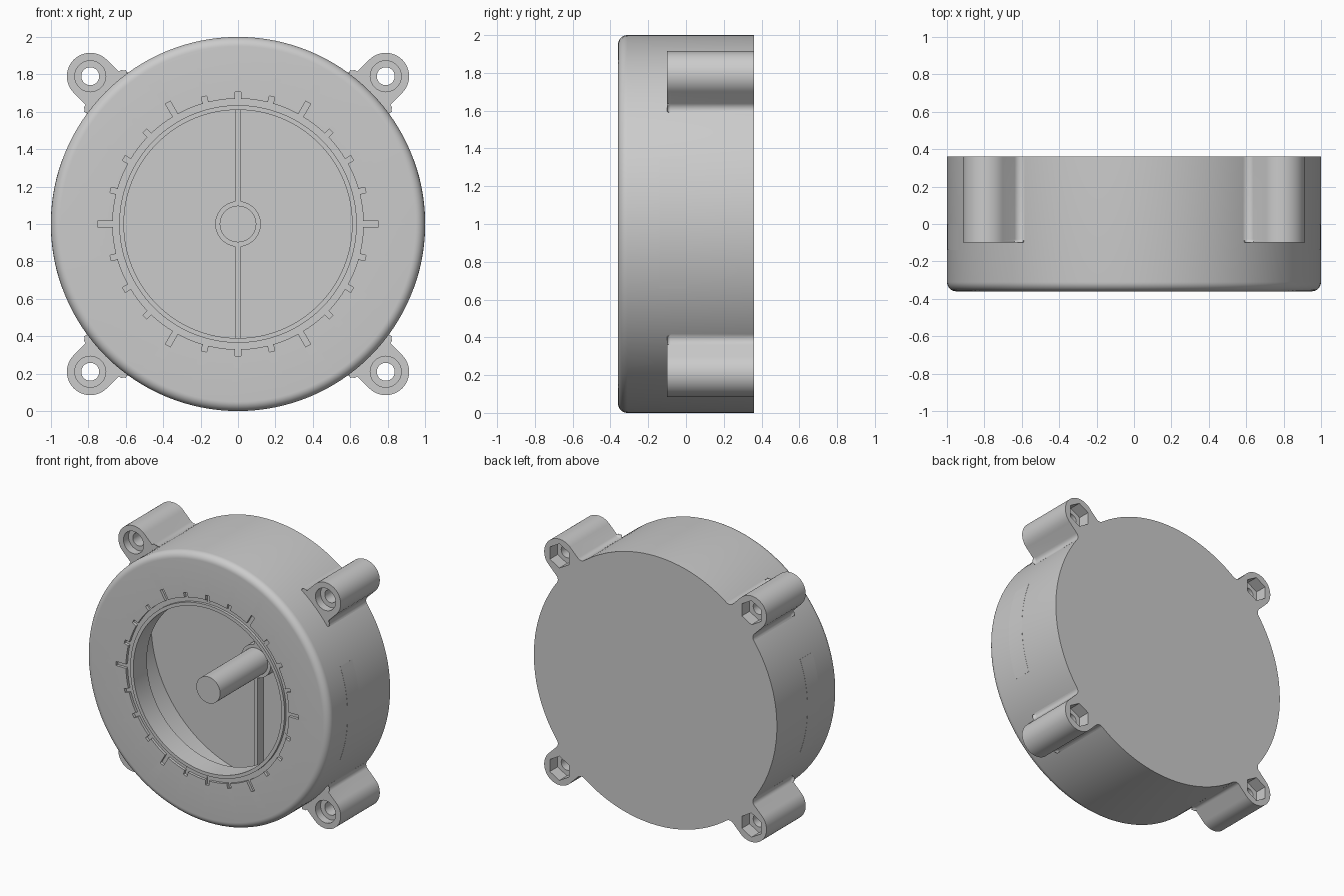
import bpy, bmesh
from math import sin, cos, pi, radians, sqrt, asin, atan2

if "Cube" in bpy.data.objects:
    bpy.data.objects.remove(bpy.data.objects["Cube"])

CZ = 1.0  # height of the dial axis


def finish(bm, name, angle=30):
    bmesh.ops.recalc_face_normals(bm, faces=bm.faces)
    mesh = bpy.data.meshes.new(name)
    bm.to_mesh(mesh)
    bm.free()
    ob = bpy.data.objects.new(name, mesh)
    ob.location.z = CZ
    bpy.context.collection.objects.link(ob)
    smooth(ob, angle)
    return ob


def smooth(ob, angle=30):
    bpy.ops.object.select_all(action='DESELECT')
    ob.select_set(True)
    bpy.context.view_layer.objects.active = ob
    bpy.ops.object.shade_smooth_by_angle(angle=radians(angle))


def lathe(profile, name, steps=128, cx=0, cz=0):
    """Revolve (radius, y) points around a line parallel to y."""
    bm = bmesh.new()
    vs = [bm.verts.new((cx + r, y, cz)) for r, y in profile]
    es = [bm.edges.new(p) for p in zip(vs, vs[1:])]
    bmesh.ops.spin(bm, geom=vs + es, cent=(cx, 0, cz), axis=(0, 1, 0),
                   angle=2 * pi, steps=steps)
    bmesh.ops.remove_doubles(bm, verts=bm.verts, dist=1e-5)
    return finish(bm, name)


def prism(bm, outline, y0, y1):
    """Extrude an (x, z) outline along y; returns its front edges."""
    a = [bm.verts.new((x, y0, z)) for x, z in outline]
    b = [bm.verts.new((x, y1, z)) for x, z in outline]
    front = bm.faces.new(a)
    bm.faces.new(b[::-1])
    n = len(a)
    for i in range(n):
        bm.faces.new((a[i], b[i], b[(i + 1) % n], a[(i + 1) % n]))
    return list(front.edges)


def arc(cx, cz, r, a0, a1, n):
    return [(cx + r * cos(a0 + (a1 - a0) * i / n),
             cz + r * sin(a0 + (a1 - a0) * i / n)) for i in range(n + 1)]


def cut(ob, cutter):
    cutter.hide_render = True
    mod = ob.modifiers.new("cut", 'BOOLEAN')
    mod.operation, mod.solver, mod.object = 'DIFFERENCE', 'EXACT', cutter
    bpy.context.view_layer.objects.active = ob
    bpy.ops.object.modifier_apply(modifier=mod.name)
    bpy.data.objects.remove(cutter)
    smooth(ob)


# Hollow round housing with a rounded front edge and a ring groove
housing = lathe(
    [(0, 0.36), (1, 0.36)]
    + arc(0.95, -0.31, 0.05, 0, -pi / 2, 8)
    + [(0.67, -0.36), (0.67, -0.34), (0.635, -0.34), (0.635, -0.36),
       (0.61, -0.36), (0.61, -0.20), (0.91, -0.20), (0.91, 0.28), (0, 0.28)],
    "housing")

# Engraved scale: a long tick every 60 degrees, short ones every 15
bm = bmesh.new()
for k in range(24):
    t = k * pi / 12
    r1 = 0.75 if k % 4 == 0 else 0.705
    box = [(0.65, -0.015), (r1, -0.015), (r1, 0.015), (0.65, 0.015)]
    prism(bm, [(u * cos(t) - v * sin(t), u * sin(t) + v * cos(t)) for u, v in box],
          -0.45, -0.3395)
cut(housing, finish(bm, "tick_cutter"))

# Central shaft, its collar and the rib across the floor
lathe([(0, -0.35), (0.098, -0.35), (0.098, 0.29), (0, 0.29)], "shaft", 48)
lathe([(0.09, 0.21), (0.122, 0.21), (0.122, 0.29), (0.09, 0.29), (0.09, 0.21)],
      "shaft_collar", 48)
bm = bmesh.new()
for s in (1, -1):
    prism(bm, [(-0.015, s * 0.11), (0.015, s * 0.11),
               (0.015, s * 0.93), (-0.015, s * 0.93)], 0.21, 0.29)
finish(bm, "floor_rib")

# Mounting lugs: outline along the diagonal, blended into the round wall
D, W, F = 0.79 * sqrt(2), 0.125, 0.04
fu, fv = sqrt((1 + F) ** 2 - (W + F) ** 2), W + F
wall = atan2(fv, fu)
half = arc(fu, fv, F, wall - pi, -pi / 2, 8)
half = [(0.96 * cos(wall), 0.96 * sin(wall))] + half
half = half + arc(D, 0, W, pi / 2, 0, 14)
lug_outline = half + [(u, -v) for u, v in half[-2::-1]]
lug_outline += arc(0, 0, 0.96, -wall, wall, 6)[1:-1]

for sx, nx in ((-1, "left"), (1, "right")):
    for sz, nz in ((-1, "lower"), (1, "upper")):
        bm = bmesh.new()
        q = sqrt(0.5)
        edges = prism(bm, [(sx * (u - v) * q, sz * (u + v) * q) for u, v in lug_outline],
                      -0.10, 0.36)
        bmesh.ops.bevel(bm, geom=edges, offset=0.018, segments=4,
                        profile=0.5, affect='EDGES')
        lug = finish(bm, f"{nz}_{nx}_lug")
        cx, cz = sx * 0.79, sz * 0.79
        # Screw hole with a wider front seat
        cut(lug, lathe([(0, -0.3), (0.083, -0.3), (0.083, -0.04), (0.048, -0.04),
                        (0.048, 0.5), (0, 0.5)], "hole_cutter", 32, cx, cz))
        # Hexagonal nut pocket at the back
        bm = bmesh.new()
        prism(bm, arc(cx, cz, 0.09, pi / 6, pi / 6 + 2 * pi, 6)[:-1], 0.27, 0.5)
        cut(lug, finish(bm, "nut_cutter"))

# Faint raised pads on both side walls
a = asin(0.345)
for s, n in ((-1, "left"), (1, "right")):
    bm = bmesh.new()
    pad = arc(0, 0, 1.001, -a, a, 16) + arc(0, 0, 0.97, a, -a, 16)
    prism(bm, [(s * x, z) for x, z in pad], -0.14, 0.0)
    finish(bm, f"{n}_side_pad")
